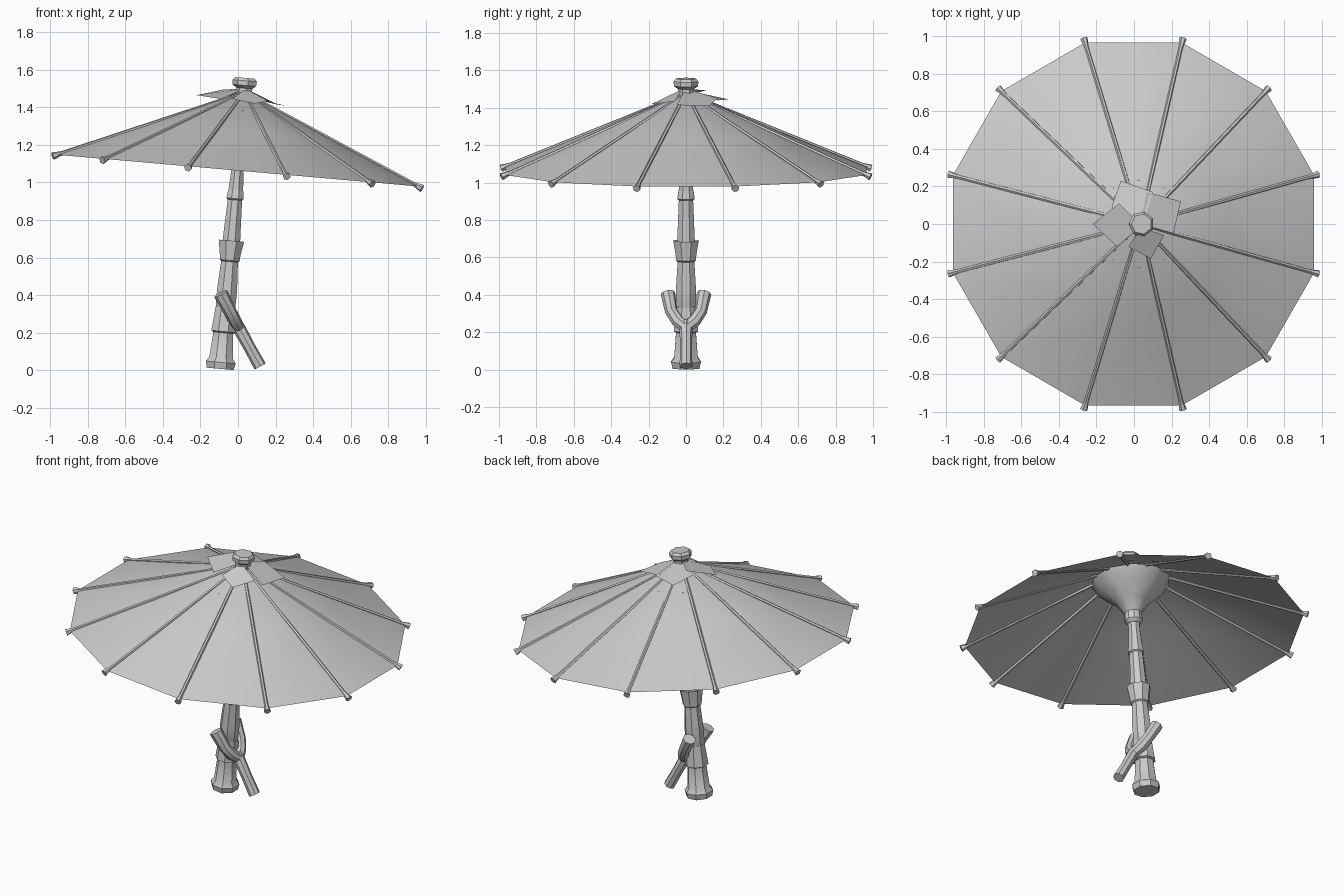
import bpy, bmesh, math
from mathutils import Vector, Matrix

if "Cube" in bpy.data.objects:
    bpy.data.objects.remove(bpy.data.objects["Cube"])

# Shared leaning axis of trunk and canopy
LEAN = Matrix.Translation((-0.095, 0, 0.0075)) @ Matrix.Rotation(math.radians(5), 4, 'Y')


def finish(name, bm, matrix=None, smooth=35, fix=True):
    if fix:
        bmesh.ops.recalc_face_normals(bm, faces=bm.faces)
    mesh = bpy.data.meshes.new(name)
    if matrix is not None:
        bm.transform(matrix)
    bm.to_mesh(mesh)
    bm.free()
    ob = bpy.data.objects.new(name, mesh)
    bpy.context.collection.objects.link(ob)
    bpy.ops.object.select_all(action='DESELECT')
    ob.select_set(True)
    bpy.context.view_layer.objects.active = ob
    bpy.ops.object.shade_smooth_by_angle(angle=math.radians(smooth))
    return ob


def bridge(bm, a, b):
    n = len(a)
    for i in range(n):
        bm.faces.new((a[i], a[(i + 1) % n], b[(i + 1) % n], b[i]))


def lathe(name, profile, sides=8, caps=(True, True), smooth=35):
    bm = bmesh.new()
    rings = []
    for r, z in profile:
        rings.append([bm.verts.new((r * math.cos(t), r * math.sin(t), z))
                      for t in (math.tau * (i + .5) / sides for i in range(sides))])
    for a, b in zip(rings, rings[1:]):
        bridge(bm, a, b)
    for ring, cap in ((rings[0], caps[0]), (rings[-1], caps[1])):
        if cap:
            bm.faces.new(ring)
    return finish(name, bm, LEAN, smooth)


def tube(bm, points, sides):
    """Sweep rings of given radius along (position, radius) pairs."""
    pos = [Vector(p) for p, r in points]
    rings = []
    for i, (p, (_, r)) in enumerate(zip(pos, points)):
        d = (pos[min(i + 1, len(pos) - 1)] - pos[max(i - 1, 0)]).normalized()
        u = d.cross(Vector((0.9, 0.05, 0.4))).normalized()
        v = d.cross(u)
        rings.append([bm.verts.new(p + r * (u * math.cos(t) + v * math.sin(t)))
                      for t in (math.tau * k / sides for k in range(sides))])
    for a, b in zip(rings, rings[1:]):
        bridge(bm, a, b)
    bm.faces.new(rings[0])
    bm.faces.new(rings[-1])


# Jointed trunk: overlapping segments
lathe("trunk_base", [(.078, 0), (.086, .035), (.068, .06), (.057, .2), (.055, .25)])
lathe("trunk_lower_node", [(.052, .19), (.07, .2), (.062, .28), (.057, .33), (.045, .34)])
lathe("trunk_middle", [(.045, .29), (.056, .32), (.058, .42), (.048, .58), (.046, .62)])
lathe("trunk_upper_node", [(.045, .57), (.057, .58), (.06, .61), (.073, .685), (.048, .67)])
lathe("trunk_upper", [(.052, .6), (.051, .68), (.041, .91), (.04, .95)])
lathe("trunk_top_node", [(.038, .9), (.05, .91), (.044, .95), (.036, .97)])
lathe("trunk_top", [(.043, .94), (.036, 1.06), (.036, 1.46)])

# Flared support below the canopy
lathe("canopy_support", [(.038, 1.1), (.054, 1.12), (.052, 1.17), (.1, 1.24), (.2, 1.32), (.235, 1.38)],
      10, (True, False))

# Twelve-sided canopy
APEX, RIM = 1.475, 1.06
lathe("canopy", [(1.0, RIM), (.5, (APEX + RIM) / 2), (.02, APEX)], 12, (False, True))

# Ribs with flared tips
bm = bmesh.new()
for k in range(12):
    a = math.radians(15 + 30 * k)
    path = []
    for r, rad in ((.03, .011), (.97, .011), (.985, .013), (1.022, .021)):
        path.append(((r * math.cos(a), r * math.sin(a), APEX - (APEX - RIM) * r), rad))
    tube(bm, path, 6)
finish("canopy_ribs", bm, LEAN)

# Loose patches around the peak
patches = [
    [(-.22, 0, 1.465), (-.09, -.12, 1.445), (.04, -.01, 1.5), (-.08, .11, 1.495)],
    [(-.12, .09, 1.475), (-.07, .23, 1.445), (.1, .17, 1.44), (.05, 0, 1.5)],
    [(.07, .17, 1.45), (.25, .12, 1.41), (.21, -.05, 1.415), (.03, 0, 1.505)],
    [(.04, -.02, 1.5), (.16, -.06, 1.435), (.09, -.185, 1.42), (-.03, -.12, 1.445)],
]
bm = bmesh.new()
for patch in patches:
    bm.faces.new([bm.verts.new(p) for p in patch])
finish("peak_patches", bm)

# Knob on top
lathe("top_knob", [(.045, 1.45), (.045, 1.5), (.066, 1.515), (.068, 1.54), (.055, 1.555)], 7)

# Forked branch propped against the trunk: stem plus mirrored arms
bm = bmesh.new()
tube(bm, [((.118, 0, .02), .034), ((.06, 0, .125), .032), ((.005, 0, .225), .035),
          ((-.01, 0, .255), .03)], 8)
for s in (-1, 1):
    tube(bm, [((.005, 0, .225), .032), ((-.015, s * .045, .26), .035),
              ((-.04, s * .078, .31), .034), ((-.092, s * .097, .408), .039)], 8)
finish("forked_branch", bm)
